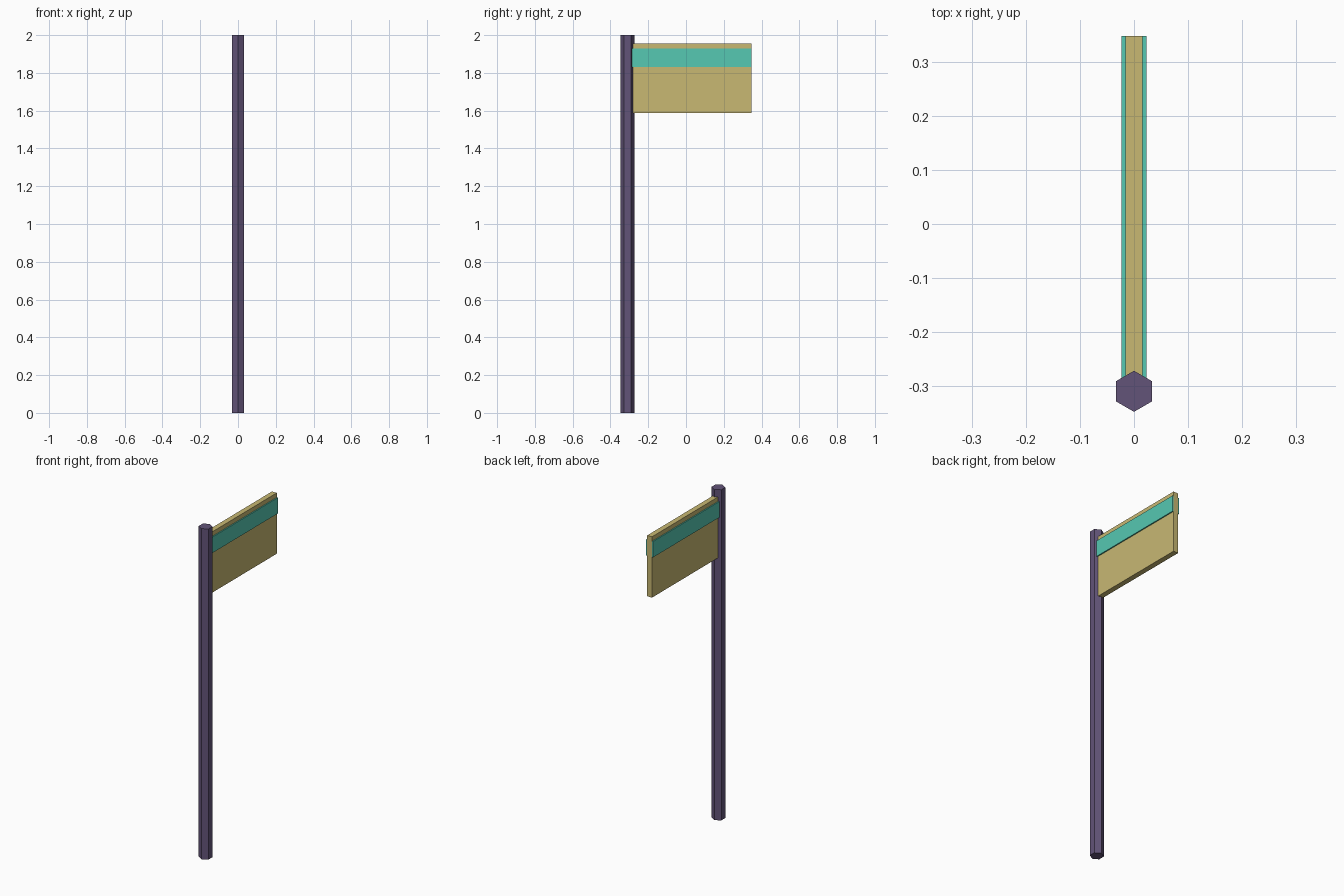
import bpy
import math

if "Cube" in bpy.data.objects:
    bpy.data.objects.remove(bpy.data.objects["Cube"])


def material(name, color):
    m = bpy.data.materials.new(name)
    m.diffuse_color = (*color, 1.0)
    m.use_nodes = True
    m.node_tree.nodes["Principled BSDF"].inputs["Base Color"].default_value = m.diffuse_color
    return m


PURPLE = material("dusky purple", (0.122, 0.087, 0.188))
TAN = material("sandy tan", (0.578, 0.479, 0.171))
TEAL = material("teal", (0.093, 0.578, 0.445))


def box(name, lo, hi, mat):
    center = [(a + b) / 2 for a, b in zip(lo, hi)]
    bpy.ops.mesh.primitive_cube_add(size=1, location=center)
    ob = bpy.context.object
    ob.name = name
    ob.scale = [b - a for a, b in zip(lo, hi)]
    bpy.ops.object.transform_apply(location=False, rotation=False, scale=True)
    ob.data.materials.append(mat)
    return ob


POLE_Y = -0.31
END_Y = 0.348

# Hexagonal pole, corners pointing front and back
bpy.ops.mesh.primitive_cylinder_add(vertices=6, radius=0.038, depth=2,
                                    location=(0, POLE_Y, 1))
pole = bpy.context.object
pole.name = "pole"
pole.data.materials.append(PURPLE)

# Sign panel, rooted inside the pole
box("sign_panel", (-0.016, POLE_Y, 1.587), (0.016, END_Y, 1.955), TAN)

# Raised stripe on each side of the panel
for side, x0, x1 in (("left", -0.023, -0.016), ("right", 0.016, 0.023)):
    box("stripe_" + side, (x0, POLE_Y, 1.832), (x1, END_Y, 1.928), TEAL)
